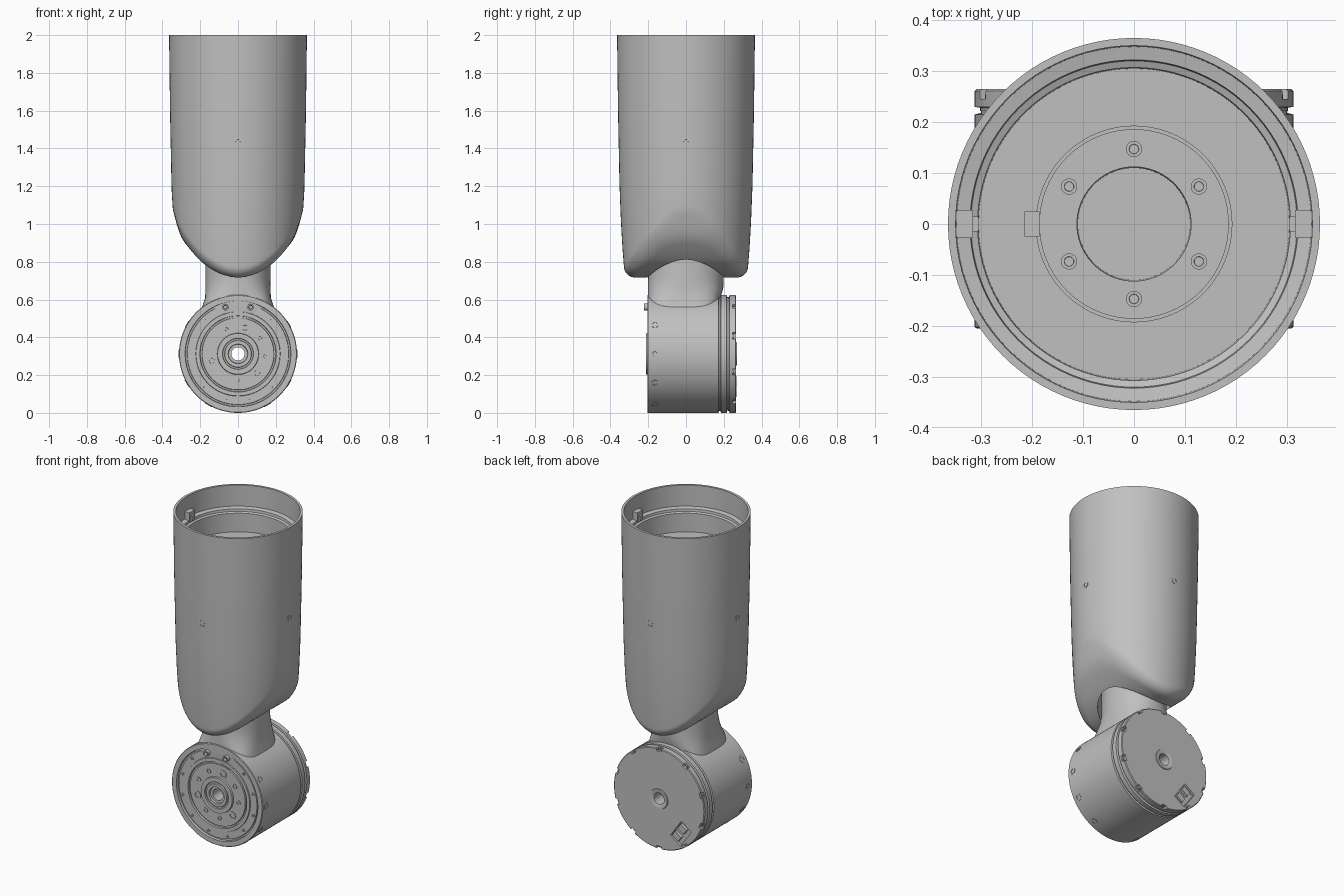
import bpy, bmesh, math
from mathutils import Vector, Matrix

cube = bpy.data.objects.get("Cube")
if cube:
    bpy.data.objects.remove(cube, do_unlink=True)

grey = bpy.data.materials.new("satin_grey")
grey.use_nodes = True
grey.diffuse_color = (0.53, 0.53, 0.53, 1)
grey.node_tree.nodes["Principled BSDF"].inputs["Base Color"].default_value = grey.diffuse_color

JOINT_Z, JOINT_R, SEG = 0.3125, 0.3125, 96


def finish(name, bm, smooth=True):
    bmesh.ops.recalc_face_normals(bm, faces=bm.faces)
    mesh = bpy.data.meshes.new(name)
    bm.to_mesh(mesh)
    bm.free()
    mesh.materials.append(grey)
    ob = bpy.data.objects.new(name, mesh)
    bpy.context.collection.objects.link(ob)
    if smooth:
        bpy.ops.object.select_all(action='DESELECT')
        ob.select_set(True)
        bpy.context.view_layer.objects.active = ob
        bpy.ops.object.shade_smooth_by_angle(angle=math.radians(32))
    return ob


def skin(bm, rings, closed=False, caps=False):
    """Bridge equal-length rings of points with quads."""
    loops = [[bm.verts.new(p) for p in ring] for ring in rings]
    pairs = list(zip(loops, loops[1:]))
    if closed:
        pairs.append((loops[-1], loops[0]))
    for a, b in pairs:
        for i in range(len(a)):
            j = (i + 1) % len(a)
            bm.faces.new((a[i], a[j], b[j], b[i]))
    if caps:
        bm.faces.new(loops[0])
        bm.faces.new(loops[-1])


def angles(n, start=0):
    return [start + math.tau * i / n for i in range(n)]


def lerp_table(table, v):
    for (a, fa), (b, fb) in zip(table, table[1:]):
        if v <= b:
            return fa + (fb - fa) * max(0, (v - a) / (b - a))
    return table[-1][1]


def add_box(bm, loc, size, rot=Matrix()):
    m = Matrix.Translation(loc) @ rot @ Matrix.Diagonal((*size, 1))
    bmesh.ops.create_cube(bm, size=1, matrix=m)


def screws(name, spots, height=0.004):
    """Socket-head screws: each spot is (location, outward direction, radius)."""
    bm = bmesh.new()
    for loc, direction, r in spots:
        n = Vector(direction).normalized()
        m = Matrix.Translation(Vector(loc)) @ n.to_track_quat('Z', 'Y').to_matrix().to_4x4()
        profile = [(r, -0.01), (r, height), (r * 0.6, height), (r * 0.5, -0.008)]
        skin(bm, [[m @ Vector((q * math.cos(t), q * math.sin(t), z)) for t in angles(16)]
                  for q, z in profile], caps=True)
    return finish(name, bm)


# Upper shell: round tube whose underside is a U-shaped saddle
WALL = [(0.7, 0.318), (0.8, 0.332), (1.0, 0.344), (1.2, 0.352), (1.6, 0.36), (2.0, 0.365)]
SADDLE = [(0, 0.715), (0.05, 0.722), (0.1, 0.738), (0.15, 0.766), (0.2, 0.804), (0.25, 0.86),
          (0.3, 0.925), (0.32, 0.965), (0.335, 1.01), (0.345, 1.06)]


def saddle(x):
    # averaged samples round off the table corners
    return sum(lerp_table(SADDLE, abs(x + d)) for d in (-0.02, -0.01, 0, 0.01, 0.02)) / 5


def shell_section(t):
    """Radius and height pairs from the neck opening round to the top rim."""
    c, fillet, opening = abs(math.cos(t)), 0.06, 0.205
    rim = lerp_table(WALL, saddle(0.33 * c) + fillet)
    pts = [(opening, 0.9)]
    for i in range(8):
        r = opening + (rim - fillet - opening) * i / 7
        pts.append((r, saddle(r * c)))
    for i in range(1, 9):
        a = math.pi / 2 * i / 8
        r = rim - fillet * (1 - math.sin(a))
        pts.append((r, saddle(r * c) + fillet * (1 - math.cos(a))))
    base = pts[-1][1]
    for i in range(1, 15):
        z = base + (2 - base) * i / 14
        pts.append((lerp_table(WALL, z), z))
    return pts


CAVITY = [(0.35, 2.0), (0.348, 1.87), (0.322, 1.865), (0.32, 1.85), (0.307, 1.845),
          (0.305, 1.73), (0.192, 1.73), (0.192, 1.715), (0.186, 1.715), (0.186, 1.735),
          (0.112, 1.735), (0.11, 1.6)]
columns = [(t, shell_section(t) + CAVITY) for t in angles(SEG)]
bm = bmesh.new()
skin(bm, [[(col[k][0] * math.cos(t), col[k][0] * math.sin(t), col[k][1]) for t, col in columns]
          for k in range(len(columns[0][1]))], caps=True)
finish("upper_shell", bm)

# Screws around the shell and on the inner flange
screws("shell_screws", [((0.3565 * math.cos(t), 0.3565 * math.sin(t), 1.435),
                         (math.cos(t), math.sin(t), 0), 0.02) for t in angles(4)], 0.002)
screws("flange_bolts", [((0.147 * math.cos(t), 0.147 * math.sin(t), 1.735), (0, 0, 1), 0.016)
                        for t in angles(6, math.pi / 6)])

# Rim clips and locating pin inside the shell
bm = bmesh.new()
for s in (-1, 1):
    add_box(bm, (s * 0.333, 0, 1.885), (0.034, 0.055, 0.06))
    add_box(bm, (s * 0.315, 0, 1.875), (0.02, 0.03, 0.03))
add_box(bm, (-0.2, 0, 1.735), (0.03, 0.05, 0.03))
finish("rim_clips", bm, False)

# Neck: oval at the shell, squarer where it meets the joint housing
bm = bmesh.new()
rings = []
for z, rx, y0, y1, power in [(0.95, 0.172, -0.2, 0.2, 1), (0.72, 0.172, -0.2, 0.2, 1),
                             (0.66, 0.172, -0.201, 0.197, 0.85), (0.61, 0.174, -0.202, 0.182, 0.6),
                             (0.56, 0.19, -0.203, 0.17, 0.5), (0.45, 0.2, -0.19, 0.165, 0.5)]:
    ring = []
    for t in angles(64):
        c, s = math.cos(t), math.sin(t)
        x = rx * math.copysign(abs(c) ** power, c)
        y = math.copysign(abs(s) ** power, s)
        ring.append((x, (y0 + y1) / 2 + y * (y1 - y0) / 2, z))
    rings.append(ring)
skin(bm, rings, caps=True)
finish("neck", bm)


# Joint housing and rear cover turned about the y axis
def turned(name, profile):
    bm = bmesh.new()
    skin(bm, [[(r * math.cos(t), y, JOINT_Z + r * math.sin(t)) for t in angles(SEG)]
              for r, y in profile], closed=True)
    return finish(name, bm)


turned("joint_housing", [
    (0.035, 0.225), (0.035, -0.198), (0.05, -0.198), (0.052, -0.211), (0.07, -0.211),
    (0.072, -0.203), (0.08, -0.203), (0.082, -0.211), (0.108, -0.211), (0.11, -0.2),
    (0.19, -0.2), (0.192, -0.192), (0.2, -0.192), (0.202, -0.203), (0.222, -0.203),
    (0.224, -0.197), (0.268, -0.197), (0.27, -0.19), (0.278, -0.19), (0.28, -0.205),
    (0.309, -0.205), (JOINT_R, -0.202), (JOINT_R, 0.172), (0.303, 0.175), (0.303, 0.183),
    (JOINT_R, 0.185), (JOINT_R, 0.215), (0.3, 0.218), (0.3, 0.225)])
cover = turned("rear_cover", [
    (0.035, 0.222), (0.302, 0.222), (0.302, 0.228), (JOINT_R, 0.23), (JOINT_R, 0.261),
    (0.308, 0.265), (0.062, 0.265), (0.06, 0.27), (0.042, 0.27), (0.035, 0.266)])

# Notches round the cover and a tilted connector recess
tilt = Matrix.Rotation(math.radians(-35), 4, 'Y')
port = Vector((-0.15, 0.265, 0.135))
bm = bmesh.new()
for t in angles(10, math.pi / 10):
    add_box(bm, (0.31 * math.cos(t), 0.26, JOINT_Z + 0.31 * math.sin(t)),
            (0.03, 0.03, 0.035), Matrix.Rotation(-t, 4, 'Y'))
add_box(bm, port, (0.085, 0.036, 0.13), tilt)
cutter = finish("cover_cutter", bm, False)
cutter.hide_render = True
cutter.hide_set(True)
cut = cover.modifiers.new("notches", 'BOOLEAN')
cut.operation, cut.object, cut.solver = 'DIFFERENCE', cutter, 'EXACT'
bpy.context.view_layer.objects.active = cover
bpy.ops.object.modifier_apply(modifier=cut.name)
bpy.data.objects.remove(cutter, do_unlink=True)

bm = bmesh.new()
for dz in (-0.035, 0.03):
    add_box(bm, port + tilt @ Vector((0.01, -0.01, dz)), (0.05, 0.024, 0.035), tilt)
finish("connector_plugs", bm, False)


# Joint fasteners
def on_face(r, t, y):
    return (r * math.cos(t), y, JOINT_Z + r * math.sin(t))


front = (0, -1, 0)
screws("front_rim_screws", [(on_face(0.25, t, -0.197), front, 0.009) for t in angles(12, math.pi / 12)])
screws("front_hub_screws", [(on_face(0.143, t, -0.2), front, 0.024 if i % 3 == 0 else 0.015)
                            for i, t in enumerate(angles(9, math.radians(75)))])
screws("front_top_screws", [((s * 0.067, -0.205, 0.56), front, 0.018) for s in (-1, 1)], 0.018)
side = [math.radians(a) for a in range(-150, 211, 30) if a not in (60, 90, 120, 210)]
screws("housing_side_screws", [(on_face(JOINT_R, t, -0.165), (math.cos(t), 0, math.sin(t)), 0.02)
                               for t in side if math.sin(t) > -0.99], 0.002)
screws("cover_screws", [(on_face(0.293, t, 0.25), (0, 1, 0), 0.014) for t in angles(10, math.pi / 10)])
